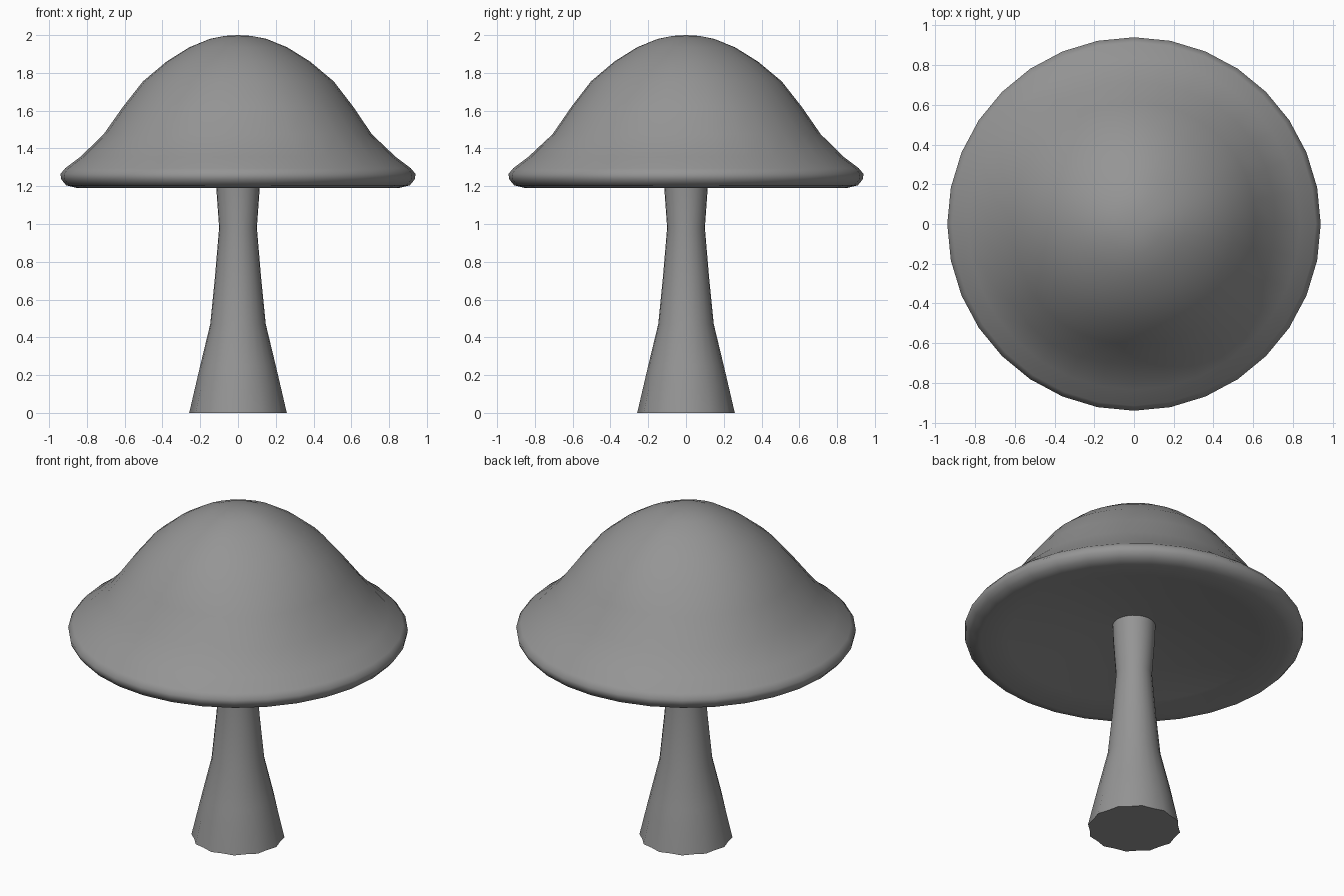
import bpy, bmesh
from math import sin, cos, pi, radians

if "Cube" in bpy.data.objects:
    bpy.data.objects.remove(bpy.data.objects["Cube"])

grey = bpy.data.materials.new("dark_grey")
grey.diffuse_color = (0.3, 0.3, 0.3, 1)
grey.use_nodes = True
grey.node_tree.nodes["Principled BSDF"].inputs["Base Color"].default_value = grey.diffuse_color


def lathe(name, profile, sides, wobble):
    """Spin (radius, z) points round the z axis; wobble(angle, z) scales the radius."""
    bm = bmesh.new()
    rings = []
    for r, z in profile:
        if r == 0:
            rings.append([bm.verts.new((0, 0, z))])
            continue
        ring = []
        for i in range(sides):
            a = 2 * pi * i / sides
            k = r * wobble(a, z)
            ring.append(bm.verts.new((k * cos(a), k * sin(a), z)))
        rings.append(ring)
    for lo, hi in zip(rings, rings[1:]):
        for i in range(sides):
            j = (i + 1) % sides
            corners = [lo[i % len(lo)], lo[j % len(lo)], hi[j % len(hi)], hi[i % len(hi)]]
            bm.faces.new(list(dict.fromkeys(corners)))
    bmesh.ops.recalc_face_normals(bm, faces=bm.faces)
    mesh = bpy.data.meshes.new(name)
    bm.to_mesh(mesh)
    bm.free()
    mesh.materials.append(grey)
    obj = bpy.data.objects.new(name, mesh)
    bpy.context.collection.objects.link(obj)
    bpy.ops.object.select_all(action='DESELECT')
    obj.select_set(True)
    bpy.context.view_layer.objects.active = obj
    bpy.ops.object.shade_smooth_by_angle(angle=radians(50))
    return obj


def cap_wobble(a, z):
    # uneven dome: fuller low down on the diagonals, true circle at the rim
    if z < 1.36:
        return 1
    return 1 + 0.06 * (1.72 - z) * (1 - cos(4 * a)) + 0.005 * sin(5 * a + 4 * z)


def stem_wobble(a, z):
    # shallow root-like flutes that fade out above the base
    return 1 + 0.025 * max(0, 1 - z / 0.2) * cos(12 * a)


# Cap: gently hollow underside, rounded rim, flared dome
lathe("cap", [(0, 1.30), (0.11, 1.295), (0.45, 1.26), (0.70, 1.215), (0.85, 1.19),
              (0.91, 1.205), (0.935, 1.235), (0.94, 1.265), (0.915, 1.295),
              (0.835, 1.355), (0.71, 1.475), (0.61, 1.62), (0.505, 1.755),
              (0.38, 1.86), (0.26, 1.935), (0.15, 1.98), (0.07, 1.996), (0, 2.0)],
      32, cap_wobble)

# Stem: narrow neck widening to a fluted foot
lathe("stem", [(0, 0), (0.252, 0), (0.222, 0.15), (0.2, 0.25), (0.147, 0.47),
               (0.122, 0.72), (0.1, 0.98), (0.115, 1.19), (0.12, 1.31), (0, 1.31)],
      24, stem_wobble)
